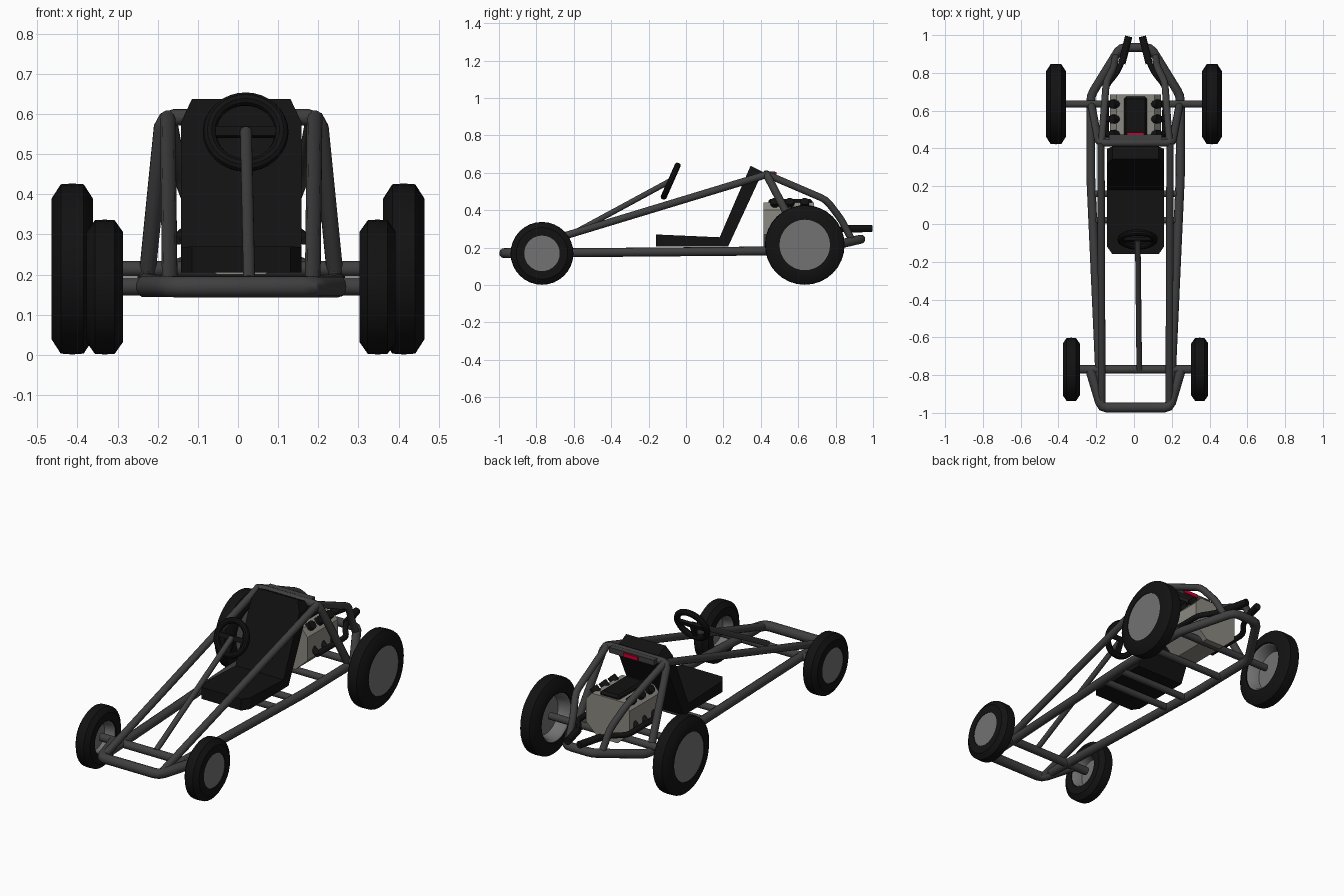
import bpy, bmesh, math
from mathutils import Vector, Matrix

if "Cube" in bpy.data.objects:
    bpy.data.objects.remove(bpy.data.objects["Cube"])

CX = 0.008  # the frame's own centre line


def mat(name, r, g, b):
    m = bpy.data.materials.new(name)
    m.diffuse_color = (r, g, b, 1)
    m.use_nodes = True
    m.node_tree.nodes["Principled BSDF"].inputs["Base Color"].default_value = m.diffuse_color
    return m


FRAME = mat("frame_grey", 0.05, 0.05, 0.05)
BLACK = mat("black", 0.006, 0.006, 0.006)
RIM = mat("rim_grey", 0.17, 0.17, 0.17)
METAL = mat("engine_metal", 0.26, 0.25, 0.22)
RED = mat("red", 0.6, 0.0, 0.03)


def finish(name, bm, m, smooth=True, angle=35):
    bmesh.ops.recalc_face_normals(bm, faces=bm.faces)
    me = bpy.data.meshes.new(name)
    bm.to_mesh(me)
    bm.free()
    ob = bpy.data.objects.new(name, me)
    bpy.context.collection.objects.link(ob)
    me.materials.append(m)
    if smooth:
        bpy.ops.object.select_all(action='DESELECT')
        bpy.context.view_layer.objects.active = ob
        ob.select_set(True)
        bpy.ops.object.shade_smooth_by_angle(angle=math.radians(angle))
    return ob


def rounded(pts, d):
    # replace every inner corner with a short bend
    out = [pts[0]]
    for a, b, c in zip(pts, pts[1:], pts[2:]):
        p, q = b + (a - b).normalized() * d, b + (c - b).normalized() * d
        out += [p, (p + q) / 4 + b / 2, q]
    return out + [pts[-1]]


def tube(name, pts, r=0.02, m=FRAME, mirror=False, bend=0.03):
    # round tube along a path; x is measured from the frame's centre line
    bm = bmesh.new()
    n = 12
    for s in ((1, -1) if mirror else (1,)):
        path = rounded([Vector((CX + s * x, y, z)) for x, y, z in pts], bend)
        rings = []
        t0 = (path[1] - path[0]).normalized()
        u = t0.orthogonal().normalized()
        for i, p in enumerate(path):
            a = (p - path[max(i - 1, 0)]).normalized()
            b = (path[min(i + 1, len(path) - 1)] - p).normalized()
            t = (a + b).normalized()
            u = (u - t * u.dot(t)).normalized()
            v = t.cross(u)
            rings.append([bm.verts.new(p + r * (u * math.cos(k * math.tau / n) + v * math.sin(k * math.tau / n)))
                          for k in range(n)])
        for A, B in zip(rings, rings[1:]):
            for k in range(n):
                bm.faces.new((A[k], A[(k + 1) % n], B[(k + 1) % n], B[k]))
        bm.faces.new(rings[0])
        bm.faces.new(rings[-1])
    return finish(name, bm, m)


def lathe(name, prof, centre, side, m, closed, n=32):
    # spin an (axial, radius) profile around the x axis
    bm = bmesh.new()
    rings = []
    for a, r in prof:
        if r == 0:
            rings.append([bm.verts.new((centre[0] + side * a, centre[1], centre[2]))] * n)
        else:
            rings.append([bm.verts.new((centre[0] + side * a, centre[1] + r * math.cos(k * math.tau / n),
                                        centre[2] + r * math.sin(k * math.tau / n))) for k in range(n)])
    for A, B in zip(rings, rings[1:] + (rings[:1] if closed else [])):
        for k in range(n):
            q = list(dict.fromkeys((A[k], A[(k + 1) % n], B[(k + 1) % n], B[k])))
            bm.faces.new(q)
    return finish(name, bm, m)


def prism(name, prof, axis, lo, hi, m, bevel=0.0):
    # extrude a closed profile along x ((y, z) points) or y ((x, z) points)
    bm = bmesh.new()
    mk = (lambda a, b, t: (t, a, b)) if axis == 'x' else (lambda a, b, t: (a, t, b))
    A = [bm.verts.new(mk(a, b, lo)) for a, b in prof]
    B = [bm.verts.new(mk(a, b, hi)) for a, b in prof]
    bm.faces.new(A)
    bm.faces.new(B)
    for i in range(len(A)):
        j = (i + 1) % len(A)
        bm.faces.new((A[i], A[j], B[j], B[i]))
    if bevel:
        bmesh.ops.bevel(bm, geom=bm.edges[:], offset=bevel, segments=1, affect='EDGES')
    return finish(name, bm, m, smooth=False)


def box(name, x0, x1, y0, y1, z0, z1, m, bevel=0.0):
    return prism(name, [(y0, z0), (y1, z0), (y1, z1), (y0, z1)], 'x', x0, x1, m, bevel)


# wheels
for tag, x, y, r, w, hub, off in (("front", 0.34, -0.77, 0.168, 0.045, 0.095, CX),
                                  ("rear", 0.413, 0.635, 0.213, 0.052, 0.135, 0)):
    for side, sn in ((1, "right"), (-1, "left")):
        c = (off + side * x, y, r + 0.001)
        lathe(f"{tag}_{sn}_tyre", [(-w, hub), (-w, r * 0.82), (-w * 0.55, r * 0.99), (0, r), (w * 0.55, r * 0.99),
                                   (w, r * 0.82), (w, hub)], c, side, BLACK, True)
        lathe(f"{tag}_{sn}_rim", [(w * 0.92, 0), (w * 0.92, hub + 0.002), (-w * 0.9, hub - 0.002),
                                  (-w * 0.7, hub * 0.9), (w * 0.3, hub * 0.8), (w * 0.3, 0)], c, side, RIM, False)

# axles
tube("front_axle", [(-0.32, -0.77, 0.17), (0.32, -0.77, 0.17)], 0.023)
tube("rear_axle", [(-0.395, 0.635, 0.214), (0.395, 0.635, 0.214)], 0.02)

# chassis: front bumper, lower rails with tail loop, upper rails, roll hoop
tube("front_bumper", [(-0.24, -0.77, 0.17), (-0.18, -0.972, 0.17), (0.18, -0.972, 0.17), (0.24, -0.77, 0.17)], 0.027)
tube("lower_frame", [(-0.185, -0.9, 0.17), (-0.237, 0.25, 0.18), (-0.237, 0.68, 0.185), (-0.08, 0.935, 0.245),
                     (0.08, 0.935, 0.245), (0.237, 0.68, 0.185), (0.237, 0.25, 0.18), (0.185, -0.9, 0.17)], 0.024)
tube("upper_rail", [(0.178, -0.96, 0.168), (0.183, 0.43, 0.59)], 0.02, mirror=True)
tube("hoop_with_legs", [(-0.235, 0.64, 0.19), (-0.195, 0.43, 0.592), (0.195, 0.43, 0.592), (0.235, 0.64, 0.19)], 0.021)
tube("rear_strut", [(0.18, 0.43, 0.592), (0.155, 0.75, 0.455), (0.115, 0.83, 0.35), (0.105, 0.89, 0.235)],
     0.019, mirror=True)
for i, y in enumerate((0.02, 0.16, 0.45)):
    tube(f"floor_crossbar_{i}", [(-0.24, y, 0.178), (0.24, y, 0.178)], 0.019)

# seat
seat = prism("seat", [(-0.16, 0.27), (0.18, 0.255), (0.345, 0.637), (0.41, 0.605), (0.225, 0.205), (-0.16, 0.205)],
             'x', CX - 0.15, CX + 0.15, BLACK)
bm = bmesh.new()
bm.from_mesh(seat.data)
# narrow the front lip and the shoulders with a cut just short of each end
for co, no in (((0, -0.12, 0), (0, 1, 0)), ((0, 0, 0.58), (0, 0, 1))):
    bmesh.ops.bisect_plane(bm, geom=bm.verts[:] + bm.edges[:] + bm.faces[:], plane_co=co, plane_no=no)
for v in bm.verts:
    if v.co.y < -0.13 or v.co.z > 0.59:
        v.co.x = CX + (v.co.x - CX) * 0.82
bm.to_mesh(seat.data)
bm.free()

# steering
tube("steering_column", [(0.02, -0.77, 0.185), (0.012, -0.085, 0.556)], 0.015)
tilt = Matrix.Translation((CX + 0.011, -0.082, 0.555)) @ Matrix.Rotation(math.radians(66), 4, 'X')
bpy.ops.mesh.primitive_torus_add(major_segments=32, minor_segments=10, major_radius=0.09, minor_radius=0.017)
wheel = bpy.context.object
wheel.name = "steering_wheel"
wheel.matrix_world = tilt
wheel.data.materials.append(BLACK)
bpy.ops.object.shade_smooth_by_angle()
for nm, w, h, off in (("steering_crossbar", 0.17, 0.026, 0), ("steering_spoke", 0.026, 0.08, -0.045)):
    s = box(nm, -w / 2, w / 2, off - h / 2, off + h / 2, -0.008, 0.008, BLACK)
    s.matrix_world = tilt

# engine: faceted block, dark cover and side intakes
prism("engine_block", [(CX + x, z) for x, z in ((-0.06, 0.2), (0.06, 0.2), (0.135, 0.27), (0.135, 0.4), (0.1, 0.44),
                                                (-0.1, 0.44), (-0.135, 0.4), (-0.135, 0.27))],
      'y', 0.415, 0.685, METAL)
box("engine_cover", CX - 0.062, CX + 0.062, 0.44, 0.675, 0.42, 0.46, BLACK, 0.012)
for i, y in enumerate((0.475, 0.555, 0.635)):
    tube(f"intake_{i}", [(0.075, y, 0.40), (0.125, y, 0.448)], 0.024, BLACK, mirror=True)
    tube(f"exhaust_port_{i}", [(0.11, y, 0.33), (0.155, y, 0.29)], 0.016, BLACK, mirror=True)

# exhausts
tube("exhaust_pipe", [(0.155, 0.47, 0.29), (0.157, 0.73, 0.29), (0.098, 0.8, 0.297), (0.062, 0.88, 0.3)],
     0.015, BLACK, mirror=True)
tube("exhaust_muffler", [(0.072, 0.85, 0.3), (0.036, 0.993, 0.302)], 0.02, BLACK, mirror=True)

# tail light behind the hoop
box("tail_light_housing", CX - 0.14, CX + 0.14, 0.43, 0.475, 0.578, 0.608, FRAME)
box("tail_light", CX - 0.045, CX + 0.045, 0.472, 0.485, 0.583, 0.603, RED)
